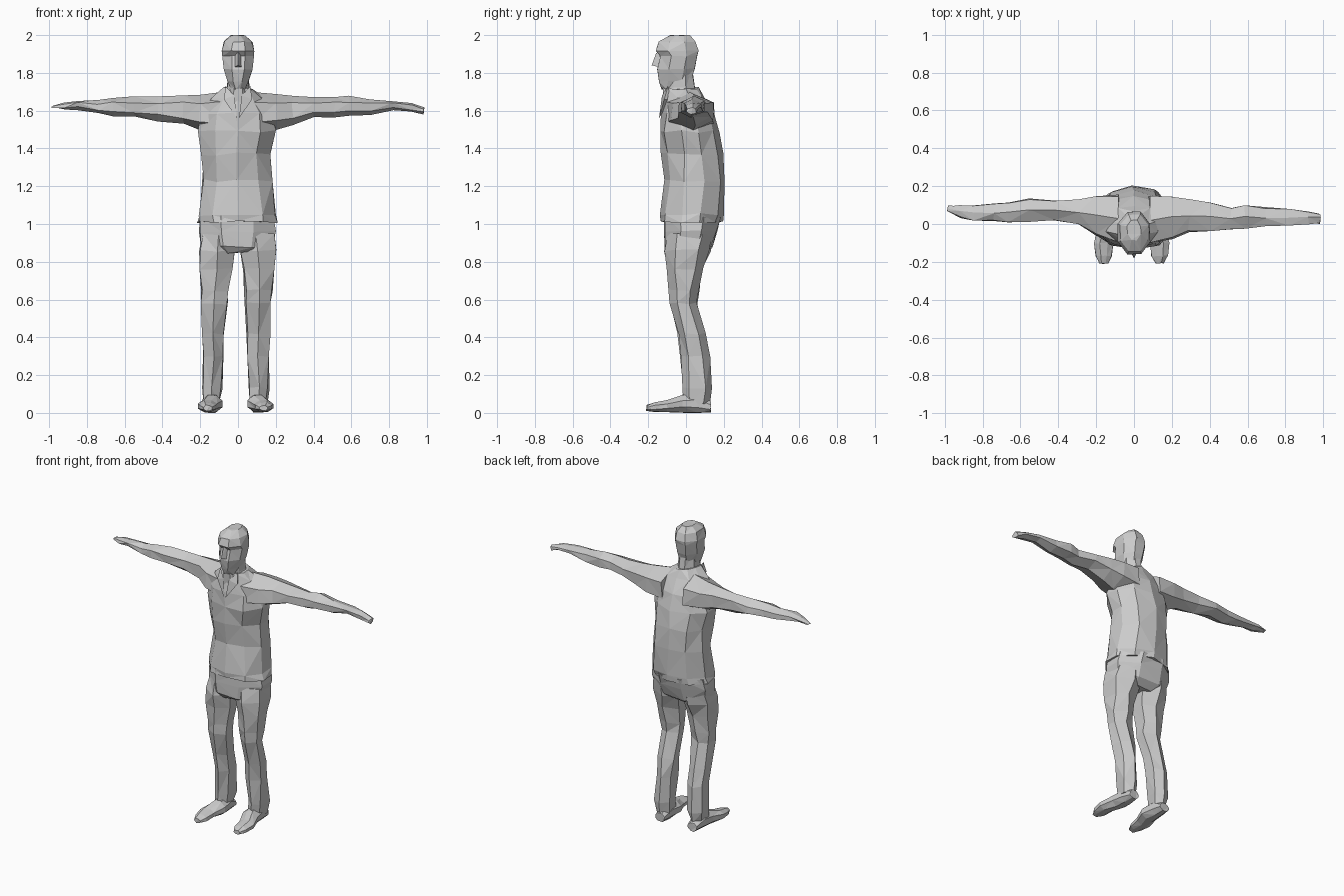
import bpy, bmesh, math, random
from mathutils import Vector

random.seed(4)
grey = bpy.data.materials.new("plain grey")
grey.diffuse_color = (0.6, 0.6, 0.6, 1)


def finish(name, bm):
    bmesh.ops.recalc_face_normals(bm, faces=bm.faces[:])
    mesh = bpy.data.meshes.new(name)
    bm.to_mesh(mesh)
    bm.free()
    mesh.materials.append(grey)
    obj = bpy.data.objects.new(name, mesh)
    bpy.context.collection.objects.link(obj)
    return obj


def loft(name, axis, rings, sides=8, rough=0.006):
    """Faceted skin through rings of (position, a_min, a_max, b_min, b_max)."""
    angles = [2 * math.pi * (i + 0.5) / sides for i in range(sides)]
    ma = max(math.cos(t) for t in angles)
    mb = max(math.sin(t) for t in angles)
    bm = bmesh.new()
    loops = []
    for p, a0, a1, b0, b1 in rings:
        loop = []
        for t in angles:
            a = (a0 + a1) / 2 + (a1 - a0) / 2 * math.cos(t) / ma
            b = (b0 + b1) / 2 + (b1 - b0) / 2 * math.sin(t) / mb
            co = Vector({"z": (a, b, p), "x": (p, a, b), "y": (a, p, b)}[axis])
            co += Vector([random.uniform(-rough, rough) for _ in range(3)])
            co.z = min(2.0, max(0.0, co.z))
            loop.append(bm.verts.new(co))
        loops.append(loop)
    for j, (lo, hi) in enumerate(zip(loops, loops[1:])):
        for i in range(sides):
            k = (i + 1) % sides
            # alternate the diagonals for an irregular faceted surface
            if (i + j) % 2:
                tris = (lo[i], lo[k], hi[k]), (lo[i], hi[k], hi[i])
            else:
                tris = (lo[i], lo[k], hi[i]), (lo[k], hi[k], hi[i])
            for tri in tris:
                bm.faces.new(tri)
    for end in (loops[0], loops[-1]):
        bm.faces.new(end)
    bmesh.ops.triangulate(bm, faces=[f for f in bm.faces if len(f.verts) > 4])
    return finish(name, bm)


# Jacket body, from hem to collar
loft("jacket", "z", [
    (1.01, -0.212, 0.208, -0.138, 0.192),
    (1.05, -0.205, 0.20, -0.138, 0.20),
    (1.23, -0.185, 0.178, -0.122, 0.208),
    (1.37, -0.188, 0.172, -0.130, 0.203),
    (1.49, -0.205, 0.195, -0.140, 0.178),
    (1.59, -0.19, 0.18, -0.135, 0.145),
    (1.67, -0.13, 0.13, -0.12, 0.10),
    (1.72, -0.07, 0.07, -0.115, 0.065)], sides=10, rough=0.008)

# Neck
loft("neck", "z", [
    (1.62, -0.08, 0.08, -0.118, 0.09),
    (1.72, -0.058, 0.058, -0.12, 0.05),
    (1.82, -0.055, 0.055, -0.10, 0.03)], rough=0.004)

# Head: jaw, cheeks, recessed eye line, brow and crown
loft("head", "z", [
    (1.715, -0.035, 0.035, -0.13, -0.04),
    (1.755, -0.058, 0.058, -0.14, 0.025),
    (1.82, -0.076, 0.076, -0.15, 0.045),
    (1.89, -0.083, 0.083, -0.138, 0.062),
    (1.915, -0.085, 0.085, -0.162, 0.066),
    (1.965, -0.072, 0.075, -0.145, 0.05),
    (2.0, -0.035, 0.035, -0.085, 0.02)], rough=0.003)

# Nose wedge
nose = bmesh.new()
for co in ((-0.012, -0.135, 1.915), (0.012, -0.135, 1.915),
           (-0.022, -0.14, 1.83), (0.022, -0.14, 1.83),
           (0, -0.158, 1.905), (0, -0.182, 1.84)):
    nose.verts.new(co)
bmesh.ops.convex_hull(nose, input=nose.verts[:])
finish("nose", nose)

# Folded collar flaps meeting in a V
for side, name in ((-1, "left_lapel"), (1, "right_lapel")):
    bm = bmesh.new()
    for co in ((0.065, -0.095, 1.73), (0.02, -0.127, 1.68),
               (0.005, -0.143, 1.56), (0.075, -0.115, 1.66),
               (0.06, -0.08, 1.66)):
        bm.verts.new((side * co[0], co[1], co[2]))
    bmesh.ops.convex_hull(bm, input=bm.verts[:])
    finish(name, bm)

# Trouser seat
loft("pelvis", "z", [
    (0.85, -0.13, 0.13, -0.08, 0.09),
    (0.88, -0.19, 0.185, -0.108, 0.135),
    (0.96, -0.202, 0.198, -0.112, 0.165),
    (1.04, -0.198, 0.192, -0.115, 0.185)])

# Sleeves with hands; the pose differs slightly between the sides
loft("right_arm", "x", [
    (-0.08, -0.09, 0.15, 1.48, 1.70),
    (-0.20, -0.055, 0.145, 1.495, 1.69),
    (-0.29, 0.0, 0.125, 1.525, 1.68),
    (-0.42, 0.02, 0.118, 1.545, 1.672),
    (-0.55, 0.012, 0.13, 1.565, 1.672),
    (-0.66, 0.008, 0.118, 1.57, 1.668),
    (-0.74, 0.015, 0.108, 1.585, 1.655),
    (-0.85, 0.022, 0.10, 1.605, 1.65),
    (-0.92, 0.035, 0.10, 1.612, 1.645),
    (-0.982, 0.065, 0.095, 1.615, 1.63)], sides=6)
loft("left_arm", "x", [
    (0.08, -0.10, 0.15, 1.48, 1.70),
    (0.20, -0.075, 0.145, 1.495, 1.69),
    (0.29, -0.04, 0.13, 1.525, 1.68),
    (0.40, -0.035, 0.11, 1.56, 1.672),
    (0.51, -0.03, 0.08, 1.57, 1.668),
    (0.59, -0.022, 0.095, 1.57, 1.675),
    (0.70, -0.012, 0.085, 1.58, 1.66),
    (0.82, -0.003, 0.075, 1.60, 1.65),
    (0.92, 0.0, 0.068, 1.595, 1.64),
    (0.982, 0.005, 0.055, 1.582, 1.615)], sides=6)

# Trouser legs: shared depth profile, with own widths
depth = [(0.05, -0.02, 0.125), (0.13, -0.015, 0.135), (0.30, -0.025, 0.13),
         (0.42, -0.045, 0.105), (0.58, -0.08, 0.06), (0.65, -0.088, 0.065),
         (0.76, -0.10, 0.09), (0.86, -0.112, 0.125), (0.95, -0.10, 0.14)]
widths = {
    "right_leg": [(-.175, -.10), (-.185, -.09), (-.188, -.08), (-.19, -.07),
                  (-.19, -.06), (-.193, -.055), (-.196, -.035), (-.198, -.018),
                  (-.19, -.01)],
    "left_leg": [(.065, .15), (.055, .16), (.05, .162), (.05, .165),
                 (.04, .175), (.038, .18), (.025, .19), (.01, .196),
                 (.01, .188)]}
for name, spans in widths.items():
    loft(name, "z", [(z, x0, x1, y0, y1)
                     for (z, y0, y1), (x0, x1) in zip(depth, spans)],
         sides=6, rough=0.008)

# Shoes, toes turned slightly outward
for name, x, turn in (("right_shoe", -0.138, -0.022), ("left_shoe", 0.105, 0.03)):
    loft(name, "y", [
        (0.13, x - 0.035, x + 0.035, 0.005, 0.06),
        (0.06, x - 0.048, x + 0.048, 0.0, 0.10),
        (-0.02, x - 0.055, x + 0.055, 0.003, 0.092),
        (-0.10, x + turn - 0.05, x + turn + 0.05, 0.005, 0.065),
        (-0.17, x + turn - 0.043, x + turn + 0.043, 0.006, 0.054),
        (-0.208, x + turn - 0.022, x + turn + 0.022, 0.012, 0.04)],
        sides=8, rough=0.003)
